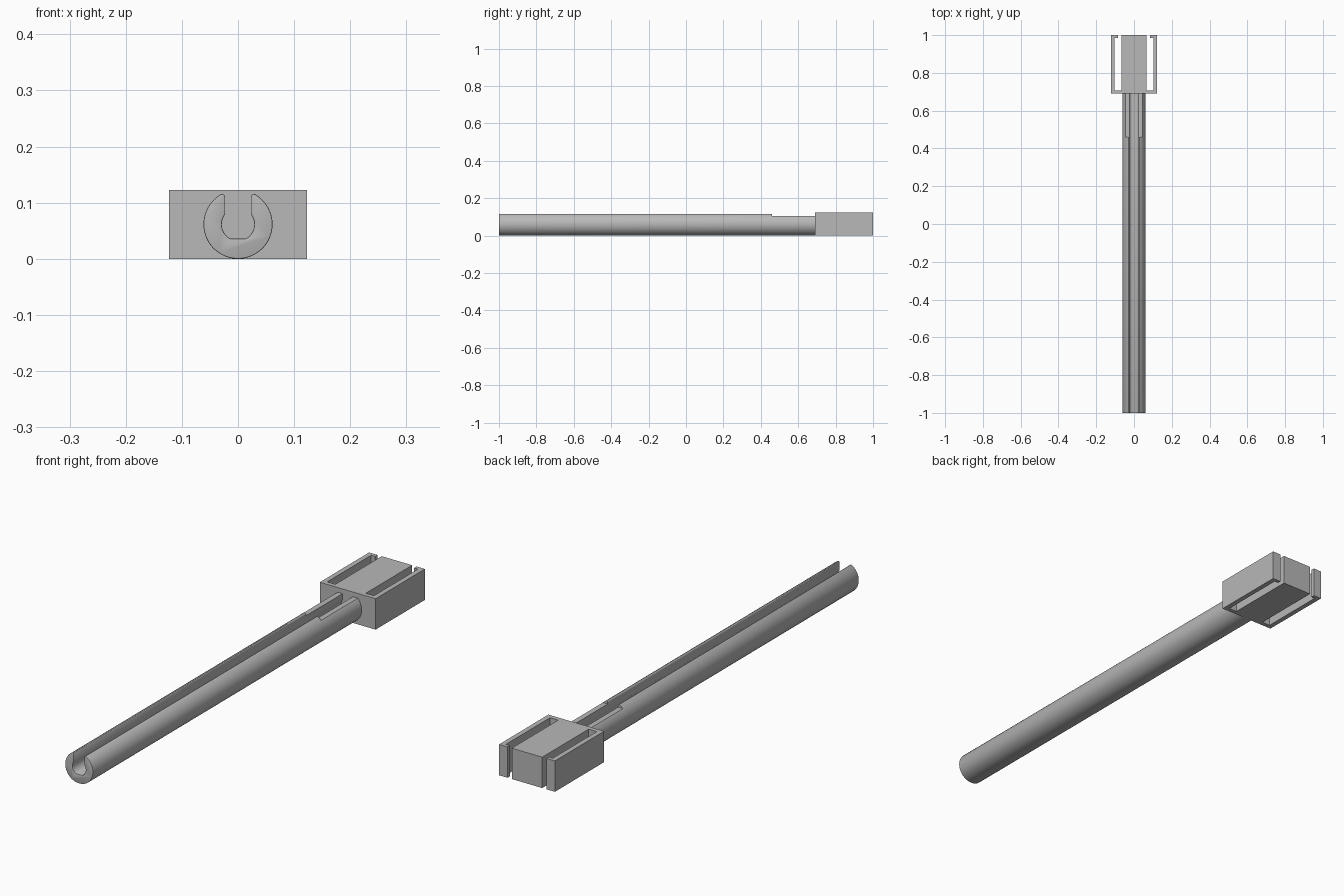
import bpy
import bmesh
from math import sin, cos, asin, acos, pi
from mathutils import Vector

if "Cube" in bpy.data.objects:
    bpy.data.objects.remove(bpy.data.objects["Cube"])

grey = bpy.data.materials.new("plain grey")
grey.use_nodes = True
colour = (0.48, 0.48, 0.48, 1)
grey.diffuse_color = colour
grey.node_tree.nodes["Principled BSDF"].inputs["Base Color"].default_value = colour

RADIUS, BORE, SLOT = 0.0615, 0.029, 0.023
AXIS = RADIUS          # height of the tube axis
BORE_FLOOR = 0.036     # flat bottom of the bore


def arc(radius, start, end, steps):
    angles = [start + (end - start) * i / steps for i in range(steps + 1)]
    return [(radius * cos(a), AXIS + radius * sin(a)) for a in angles]


def mirrored(half):
    """Close a right-hand half outline with its mirror image."""
    return half + [(-x, v) for x, v in reversed(half) if x > 1e-6]


def extrude(name, outline, place, direction, bevel=0):
    """Extrude a 2D outline into a solid, optionally easing the first end."""
    bm = bmesh.new()
    face = bm.faces.new([bm.verts.new(place(a, b)) for a, b in outline])
    result = bmesh.ops.extrude_face_region(bm, geom=[face], use_keep_orig=True)
    moved = [g for g in result["geom"] if isinstance(g, bmesh.types.BMVert)]
    bmesh.ops.translate(bm, verts=moved, vec=Vector(direction))
    bmesh.ops.recalc_face_normals(bm, faces=bm.faces)
    if bevel:
        bmesh.ops.bevel(bm, geom=list(face.edges), offset=bevel, segments=2,
                        profile=0.5, affect="EDGES", clamp_overlap=True)
    mesh = bpy.data.meshes.new(name)
    bm.to_mesh(mesh)
    bm.free()
    mesh.materials.append(grey)
    obj = bpy.data.objects.new(name, mesh)
    bpy.context.collection.objects.link(obj)
    return obj


def tube_outline(tip, outer_angle):
    """Slotted C section: outer wall, lip, then bore with a flat floor."""
    outer = arc(RADIUS, -pi / 2, outer_angle, 36)
    bore = arc(BORE, acos(SLOT / BORE), -pi / 2, 20)
    bore = [(x, max(z, BORE_FLOOR)) for x, z in bore]
    half = outer + tip + bore
    half[0] = (0, 0)
    half[-1] = (0, BORE_FLOOR)
    # the on-axis points appear once each
    return half + [(-x, z) for x, z in reversed(half[1:-1])]


# long slotted tube with rounded lips
lip = [(0.031, 0.1152), (0.028, 0.1157), (0.025, 0.1143), (SLOT, 0.111)]
tube = extrude("slotted_tube", tube_outline(lip, acos(0.034 / RADIUS)),
               lambda x, z: (x, -1, z), (0, 1.46, 0), bevel=0.002)

# lowered neck of the tube, planed flat on top
FLAT = 0.104
neck = extrude("flattened_neck",
               tube_outline([(SLOT, FLAT)], asin((FLAT - AXIS) / RADIUS)),
               lambda x, z: (x, 0.46, z), (0, 0.235, 0))

# head: centre block with a hooked arm on each side
head_half = [(0, 0.69), (0.123, 0.69), (0.123, 1), (0.086, 1), (0.086, 0.985),
             (0.103, 0.985), (0.103, 0.708), (0.067, 0.708), (0.067, 1)]
head = extrude("clip_head", mirrored(head_half),
               lambda x, y: (x, y, 0), (0, 0, 0.123))

# smooth round walls, keep crisp edges
bpy.ops.object.select_all(action="DESELECT")
for obj in (tube, neck):
    obj.select_set(True)
bpy.context.view_layer.objects.active = tube
bpy.ops.object.shade_smooth_by_angle(angle=pi / 6)
